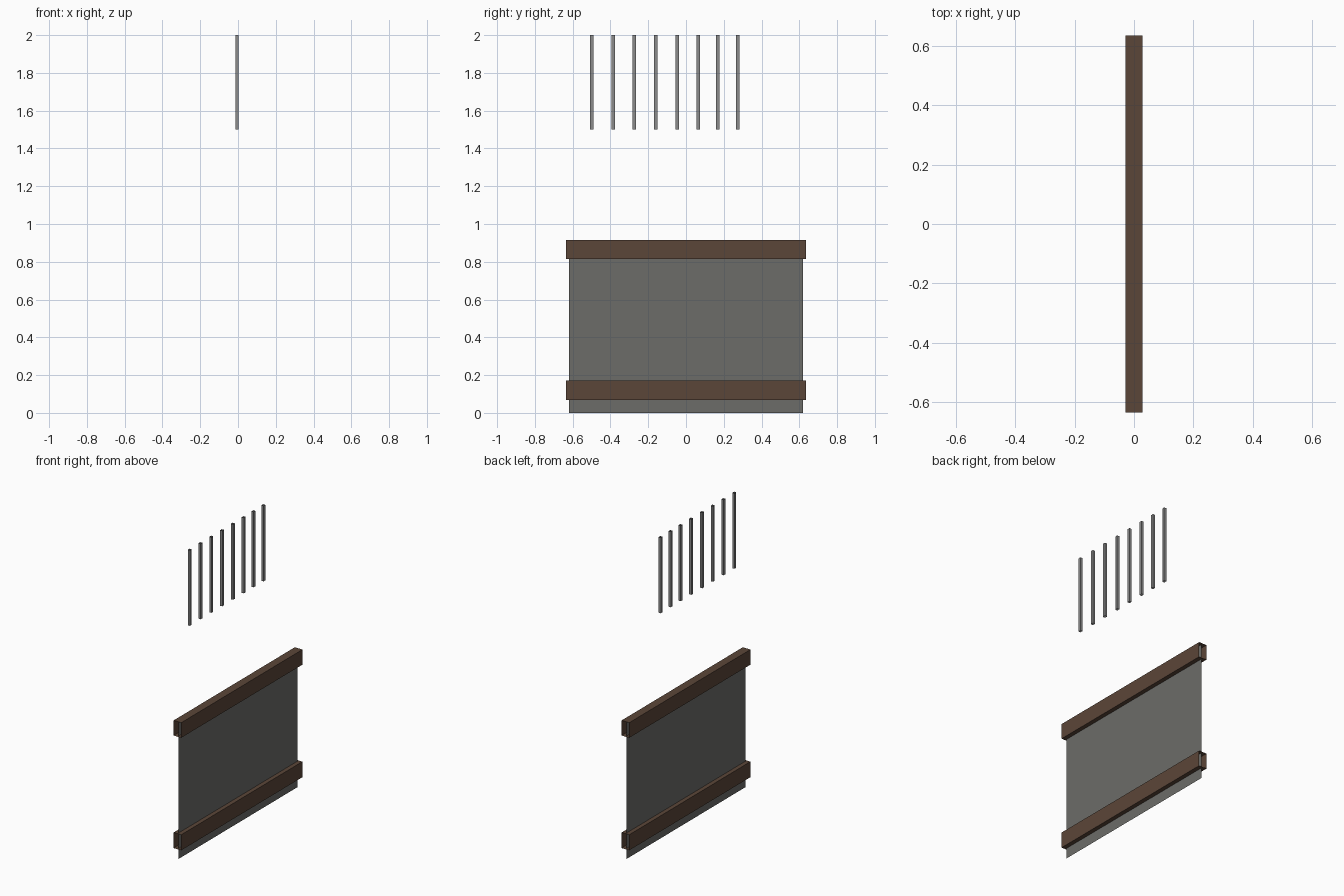
import bpy

if "Cube" in bpy.data.objects:
    bpy.data.objects.remove(bpy.data.objects["Cube"])


def material(name, rgb):
    m = bpy.data.materials.new(name)
    m.diffuse_color = (*rgb, 1.0)
    m.use_nodes = True
    m.node_tree.nodes["Principled BSDF"].inputs["Base Color"].default_value = m.diffuse_color
    return m


WOOD = material("brown wood", (0.105, 0.061, 0.040))
PANEL = material("dark grey panel", (0.150, 0.150, 0.140))
METAL = material("grey metal", (0.26, 0.26, 0.26))


def mesh_object(name, verts, faces, mat):
    me = bpy.data.meshes.new(name)
    me.from_pydata(verts, [], faces)
    me.materials.append(mat)
    ob = bpy.data.objects.new(name, me)
    bpy.context.collection.objects.link(ob)
    return ob


def open_tube(name, profile, start, end, axis, mat):
    """Square tube with open ends, running along y or z."""
    def place(a, b, t):
        return (a, t, b) if axis == "y" else (a, b, t)
    n = len(profile)
    verts = [place(a, b, t) for t in (start, end) for a, b in profile]
    faces = [(i, (i + 1) % n, n + (i + 1) % n, n + i) for i in range(n)]
    if axis == "y":
        faces = [f[::-1] for f in faces]
    return mesh_object(name, verts, faces, mat)


def rectangle(a0, a1, b0, b1):
    return [(a0, b0), (a1, b0), (a1, b1), (a0, b1)]


# Thin upright panel
mesh_object("panel", [(0, -0.62, 0), (0, 0.62, 0), (0, 0.62, 0.912), (0, -0.62, 0.912)],
            [(0, 1, 2, 3)], PANEL)

# Hollow rails with open ends
for name, low, high in (("lower_rail", 0.069, 0.172), ("upper_rail", 0.814, 0.914)):
    open_tube(name, rectangle(-0.028, 0.028, low, high), -0.634, 0.634, "y", WOOD)

# Row of open-ended bars floating above
for i, y in enumerate((-0.498, -0.385, -0.273, -0.16, -0.047, 0.065, 0.169, 0.273)):
    open_tube(f"bar_{i + 1}", rectangle(-0.013, 0.003, y - 0.009, y + 0.009),
              1.5, 2.0, "z", METAL)
